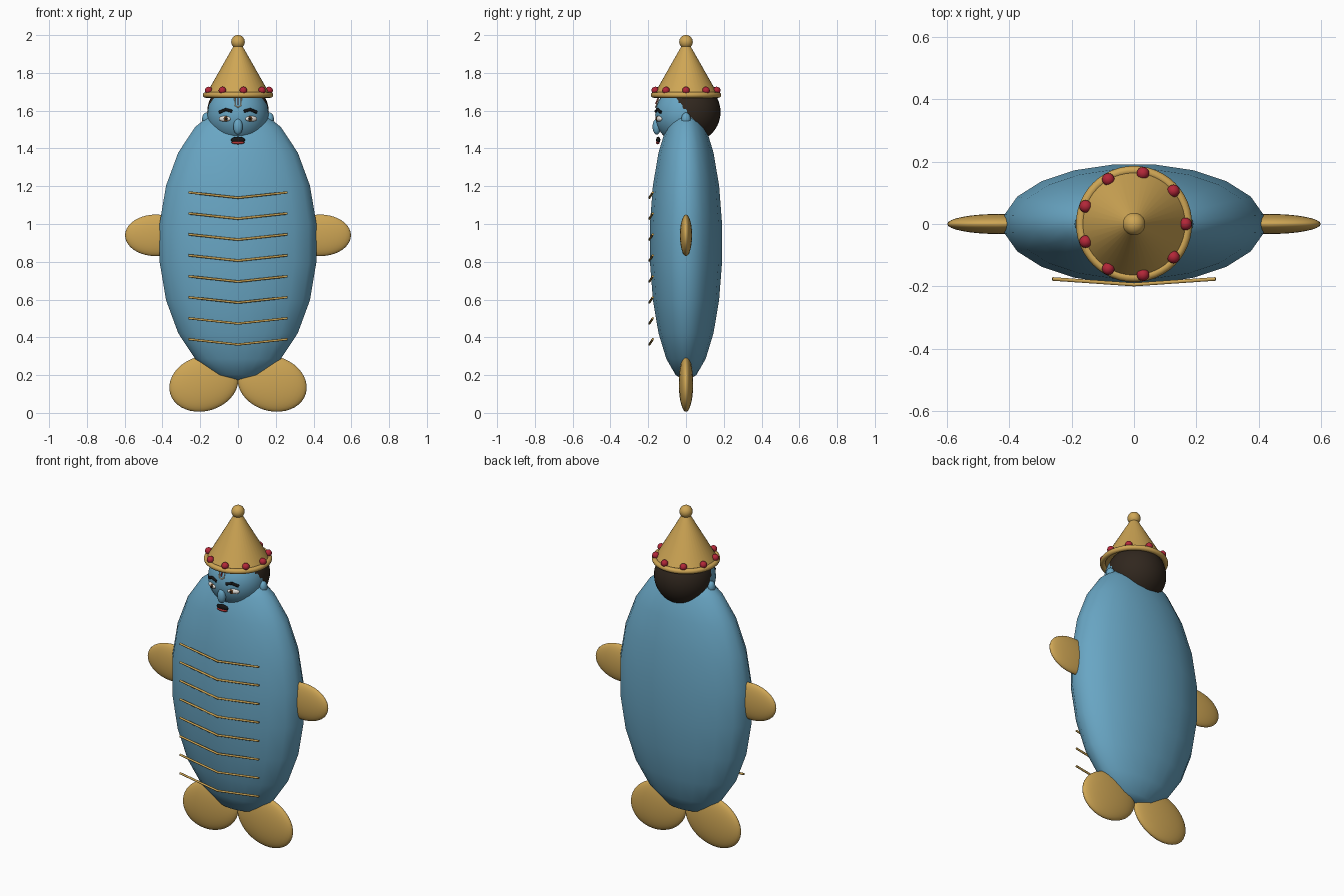
import bpy, math
from mathutils import Vector

if "Cube" in bpy.data.objects:
    bpy.data.objects.remove(bpy.data.objects["Cube"])


def material(name, rgb):
    m = bpy.data.materials.new(name)
    m.diffuse_color = (*rgb, 1)
    m.use_nodes = True
    m.node_tree.nodes["Principled BSDF"].inputs["Base Color"].default_value = m.diffuse_color
    return m


BLUE = material("blue skin", (0.14, 0.38, 0.55))
GOLD = material("gold", (0.62, 0.38, 0.09))
HAIR = material("dark brown hair", (0.03, 0.02, 0.013))
RED = material("jewel red", (0.45, 0.02, 0.04))
WHITE = material("eye white", (0.85, 0.83, 0.78))
BROWN = material("iris brown", (0.13, 0.05, 0.015))
BLACK = material("black", (0.008, 0.008, 0.008))
LIP = material("lip red", (0.45, 0.04, 0.04))
CREAM = material("cream", (0.72, 0.6, 0.42))


def finish(name, mat, angle=60):
    o = bpy.context.object
    o.name = name
    o.data.materials.append(mat)
    bpy.ops.object.transform_apply(location=False, rotation=False, scale=True)
    bpy.ops.object.shade_smooth_by_angle(angle=math.radians(angle))
    return o


def ball(name, loc, radii, mat, rot=(0, 0, 0), seg=32, rings=20):
    bpy.ops.mesh.primitive_uv_sphere_add(segments=seg, ring_count=rings, radius=1,
                                         location=loc, rotation=rot)
    bpy.context.object.scale = radii
    return finish(name, mat)


def rod(name, pts, r, mat):
    """Thin round bar through the given points, one cylinder per span."""
    for a, b in zip(pts, pts[1:]):
        a, b = Vector(a), Vector(b)
        d = b - a
        bpy.ops.mesh.primitive_cylinder_add(
            vertices=10, radius=r, depth=d.length + r * 0.5, location=(a + b) / 2,
            rotation=d.to_track_quat('Z', 'Y').to_euler())
        finish(name, mat)


# body: flattened egg, coarse segments turned half a step
bpy.ops.mesh.primitive_uv_sphere_add(segments=20, ring_count=11, radius=1, location=(0, 0, 0.9))
body = bpy.context.object
bpy.ops.object.select_all(action='DESELECT')
body.select_set(True)
body.rotation_euler.z = math.radians(9)
bpy.ops.object.transform_apply(location=False, rotation=True, scale=False)
body.scale = (0.424, 0.195, 0.73)
finish("body", BLUE)

# head and hair
ball("head", (0, 0, 1.578), (0.163,) * 3, BLUE)
ball("hair", (0, 0.02, 1.593), (0.163,) * 3, HAIR)
ball("nose", (0, -0.155, 1.515), (0.025, 0.022, 0.042), BLUE, seg=20, rings=12)

# paired parts
for s in (-1, 1):
    ball("ear", (s * 0.168, 0, 1.555), (0.022, 0.025, 0.035), BLUE, seg=20, rings=12)
    ball("arm", (s * 0.435, 0, 0.94), (0.163, 0.032, 0.11), GOLD)
    ball("foot", (s * 0.181, 0, 0.155), (0.186, 0.038, 0.145), GOLD,
         rot=(0, s * math.radians(17), 0))
    ball("eye", (s * 0.07, -0.143, 1.557), (0.034, 0.012, 0.015), WHITE,
         rot=(0, 0, s * 0.4), seg=20, rings=12)
    ball("iris", (s * 0.062, -0.153, 1.557), (0.014, 0.006, 0.014), BROWN, seg=16, rings=10)
    ball("pupil", (s * 0.062, -0.158, 1.557), (0.007, 0.004, 0.007), BLACK, seg=12, rings=8)
    rod("eyebrow", [(s * 0.033, -0.158, 1.597), (s * 0.065, -0.15, 1.606),
                    (s * 0.097, -0.134, 1.592)], 0.008, BLACK)
    rod("forehead_mark_side", [(s * 0.018, -0.14, 1.685), (s * 0.016, -0.157, 1.628),
                               (0, -0.161, 1.618)], 0.003, CREAM)
rod("forehead_mark_centre", [(0, -0.14, 1.685), (0, -0.16, 1.635)], 0.004, LIP)

# mouth
ball("mouth", (0, -0.147, 1.445), (0.038, 0.011, 0.017), BLACK, seg=20, rings=12)
ball("lower_lip", (0, -0.15, 1.431), (0.034, 0.01, 0.009), LIP, seg=20, rings=12)

# chevron bars on the chest
for i in range(8):
    z = 1.139 - i * 0.111
    rod("chest_bar", [(-0.26, -0.176, z + 0.028), (0, -0.194, z), (0.26, -0.176, z + 0.028)],
        0.006, GOLD)

# crown
bpy.ops.mesh.primitive_cone_add(vertices=40, radius1=0.17, radius2=0.022, depth=0.26,
                                location=(0, 0, 1.815))
finish("crown_cone", GOLD)
bpy.ops.mesh.primitive_torus_add(major_radius=0.171, minor_radius=0.015, major_segments=48,
                                 minor_segments=12, location=(0, 0, 1.683))
finish("crown_brim", GOLD)
ball("crown_knob", (0, 0, 1.964), (0.036,) * 3, GOLD, seg=24, rings=16)
for i in range(9):
    a = math.radians(40 * i)
    ball("crown_jewel", (0.165 * math.cos(a), 0.165 * math.sin(a), 1.707), (0.02,) * 3, RED,
         seg=16, rings=10)
